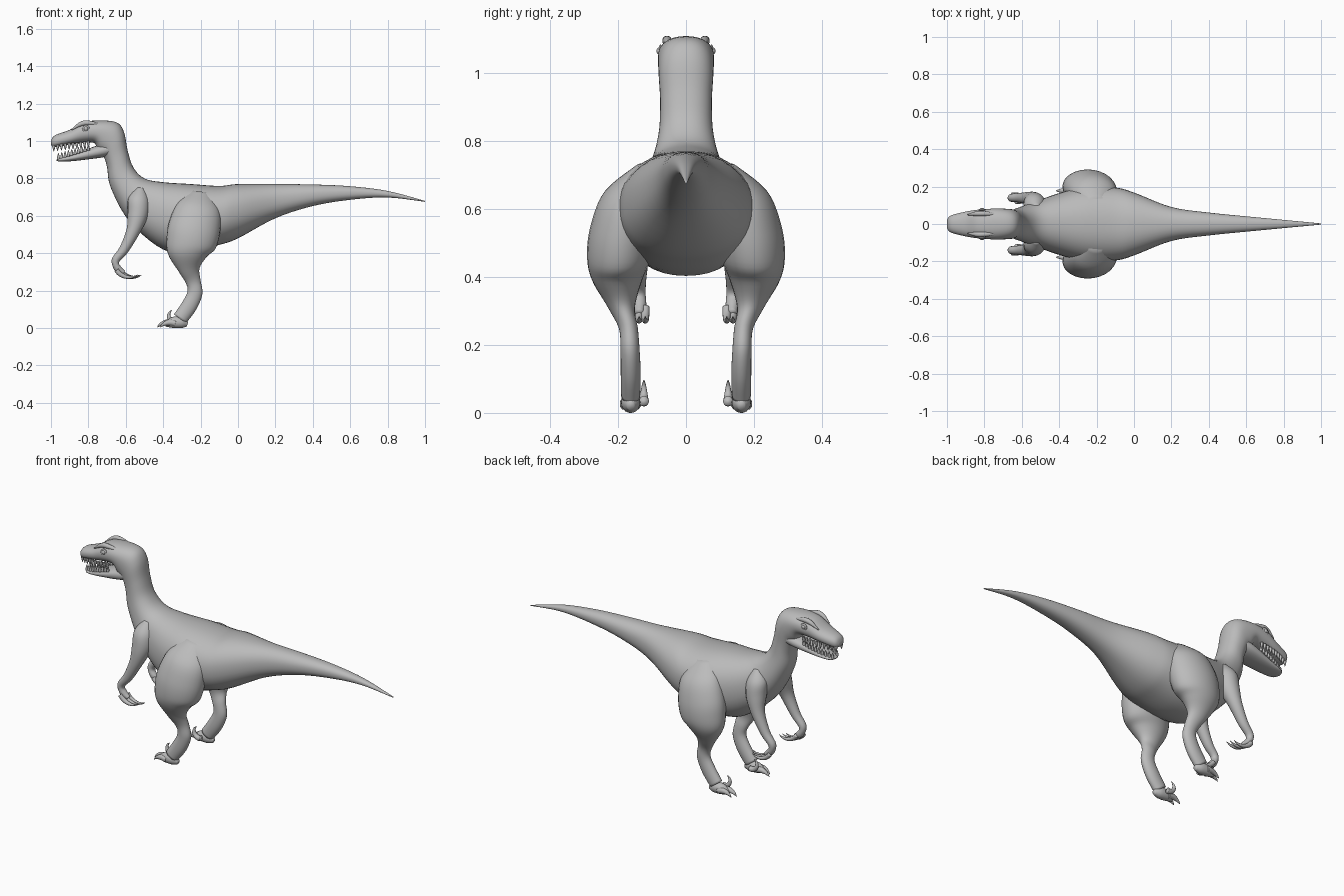
import bpy, bmesh, math
from mathutils import Vector, Matrix

cube = bpy.data.objects.get("Cube")
if cube:
    bpy.data.objects.remove(cube, do_unlink=True)

grey = (0.5, 0.5, 0.5, 1)
skin = bpy.data.materials.new("grey_skin")
skin.use_nodes = True
skin.diffuse_color = grey
skin.node_tree.nodes["Principled BSDF"].inputs["Base Color"].default_value = grey


def finish(name, bm, mirrored=True):
    """Turn the bmesh into a smooth object, mirrored to the other side if it is a pair."""
    bmesh.ops.recalc_face_normals(bm, faces=bm.faces)
    mesh = bpy.data.meshes.new(name)
    bm.to_mesh(mesh)
    bm.free()
    mesh.materials.append(skin)
    for polygon in mesh.polygons:
        polygon.use_smooth = True
    part = bpy.data.objects.new(name, mesh)
    bpy.context.collection.objects.link(part)
    if mirrored:
        mirror = part.modifiers.new("mirror", 'MIRROR')
        mirror.use_axis = (False, True, False)


def smooth_rows(rows, steps):
    """Catmull-Rom interpolation through rows of vectors."""
    last = len(rows) - 1
    for i in range(last):
        before, start, end = rows[max(0, i - 1)], rows[i], rows[i + 1]
        after = rows[min(last, i + 2)]
        leave, arrive = (end - before) / 2, (after - start) / 2
        for step in range(steps):
            t = step / steps
            ease = t * t * (3 - 2 * t)
            yield (start.lerp(end, ease) + leave * t * (1 - t) ** 2
                   - arrive * t * t * (1 - t))
    yield rows[last]


def loft(bm, rings, sides=24, steps=5, power=2.0):
    """Skin rings given as top x, top z, bottom x, bottom z, half width, centre y."""
    previous = None
    rows = [Vector(ring) for ring in rings]
    for top_x, top_z, low_x, low_z, width, y in smooth_rows(rows, steps):
        middle = Vector((top_x + low_x, 2 * y, top_z + low_z)) / 2
        up = Vector((top_x - low_x, 0, top_z - low_z)) / 2
        side = Vector((0, width, 0))
        ring = []
        for i in range(sides):
            angle = math.tau * i / sides
            rise, spread = (math.copysign(abs(value) ** (2 / power), value)
                            for value in (math.cos(angle), math.sin(angle)))
            ring.append(bm.verts.new(middle + up * rise + side * spread))
        if previous:
            for i in range(sides):
                bm.faces.new((previous[i - 1], previous[i], ring[i], ring[i - 1]))
        else:
            bm.faces.new(ring)
        previous = ring
    bm.faces.new(previous)


def limb(bm, points, flat=1.0, sides=20):
    """Tapered limb through points x, y, z, radius; flat scales its width."""
    rings = []
    for i, (x, y, z, radius) in enumerate(points):
        before, after = points[max(0, i - 1)], points[min(len(points) - 1, i + 1)]
        along = Vector((after[0] - before[0], after[2] - before[2])).normalized() * radius
        rings.append((x - along.y, z + along.x, x + along.y, z - along.x, radius * flat, y))
    loft(bm, rings, sides)


def hook(bm, x, y, z, length, heading, bend, radius, segments=6):
    """Pointed claw that starts along heading and curls by bend, in degrees."""
    points = []
    for i in range(segments + 1):
        t = i / segments
        points.append((x, y, z, radius * (1 - t * t) + .001))
        angle = math.radians(heading + bend * t)
        x += math.cos(angle) * length / segments
        z += math.sin(angle) * length / segments
    limb(bm, points, sides=10)


# Tail: rings follow a rule from the tip at x = 1 to the hips
spine = []
for i in range(6):
    x = 1 - i / 5
    top = .77 - .09 * x ** 4
    bottom = min(.7 - .22 * (1 - x) ** 3, top - .005)
    width = .003 + .095 * (1 - x) + .07 * (1 - x) ** 8
    spine.append((x, top, x, bottom, width, 0))

# Torso, neck and skull continue the tail in one skin
for ring in ((-.1, .76, -.1, .445, .195), (-.25, .77, -.25, .41, .2), (-.4, .78, -.4, .42, .165),
             (-.5, .8, -.58, .57, .115), (-.56, .86, -.68, .75, .083), (-.59, .95, -.7, .86, .076),
             (-.61, 1.05, -.72, .92, .08), (-.65, 1.1, -.75, .95, .082), (-.74, 1.11, -.77, .99, .082),
             (-.83, 1.1, -.83, .99, .077), (-.9, 1.06, -.9, .98, .066), (-.98, 1.03, -.98, .967, .045),
             (-1, 1, -1, .98, .02)):
    spine.append(ring + (0,))
bm = bmesh.new()
loft(bm, spine, sides=40, power=2.25)
finish("body_and_skull", bm, mirrored=False)

# Open lower jaw
jaw = ((-.64, 1, -.69, .92, .068), (-.74, .98, -.74, .91, .073), (-.88, .93, -.88, .893, .055),
       (-.95, .91, -.95, .89, .04), (-.97, .9, -.97, .895, .01))
bm = bmesh.new()
loft(bm, [ring + (0,) for ring in jaw], power=2.4)
finish("lower_jaw", bm, mirrored=False)

# Teeth: one row along each jaw
bm = bmesh.new()
rows = ((Vector((-.985, .025, .98)), Vector((-.8, .058, 1)), -90),
        (Vector((-.96, .02, .9)), Vector((-.8, .052, .95)), 90))
count = 10
for front, back, heading in rows:
    for i in range(count):
        x, y, z = front.lerp(back, i / (count - 1))
        y += .012 * math.sin(math.pi * i / count)
        hook(bm, x, y, z, .035, heading, 0, .007, segments=3)
finish("teeth", bm)

# Eyes: a flat lid ring with the eyeball standing out of it
eye_place = Matrix.Translation((-.813, .075, 1.066))
for name, radius, depth in (("eyelids", .02, .006), ("eyes", .012, .012)):
    bm = bmesh.new()
    shape = Matrix.Diagonal((radius, depth, radius, 1))
    bmesh.ops.create_uvsphere(bm, u_segments=20, v_segments=12, radius=1, matrix=eye_place @ shape)
    finish(name, bm)

# Brow ridges
bm = bmesh.new()
limb(bm, ((-.89, .05, 1.06, .003), (-.82, .056, 1.097, .014), (-.7, .05, 1.08, .003)))
finish("brows", bm)

# Hind legs from hip to heel
leg = ((-.2, .11, .73, .05), (-.21, .16, .65, .115), (-.23, .185, .55, .138), (-.25, .197, .46, .135),
       (-.27, .203, .39, .105), (-.26, .19, .31, .056), (-.24, .17, .25, .04), (-.23, .165, .19, .04),
       (-.26, .163, .12, .042), (-.31, .163, .05, .04))
bm = bmesh.new()
limb(bm, leg, flat=.7, sides=28)
finish("hind_legs", bm)

# Feet: a flat pad, two walking toes and a raised sickle claw
bm = bmesh.new()
pad = ((-.27, .02, .012), (-.3, .03, .03), (-.35, .03, .029), (-.39, .02, .012))
limb(bm, [(x, .163, z, radius) for x, z, radius in pad], flat=.9)
finish("foot_pads", bm)
bm = bmesh.new()
for x, y in ((-.35, .15), (-.335, .178)):
    hook(bm, x, y, .025, .09, heading=165, bend=70, radius=.017)
hook(bm, -.325, .124, .035, .1, heading=185, bend=-170, radius=.014)
finish("toe_claws", bm)

# Arms from shoulder to wrist
arm = ((-.52, .085, .75, .02), (-.53, .1, .69, .056), (-.535, .115, .61, .056), (-.56, .135, .52, .037),
       (-.61, .14, .42, .026), (-.655, .14, .36, .021), (-.64, .137, .315, .02), (-.61, .137, .295, .012))
bm = bmesh.new()
limb(bm, arm)
finish("arms", bm)

# Three hooked fingers on each hand
bm = bmesh.new()
for finger in (-1, 0, 1):
    hook(bm, -.64 - .01 * finger, .138 + .018 * finger, .31, .13, heading=310, bend=90, radius=.012)
finish("fingers", bm)
